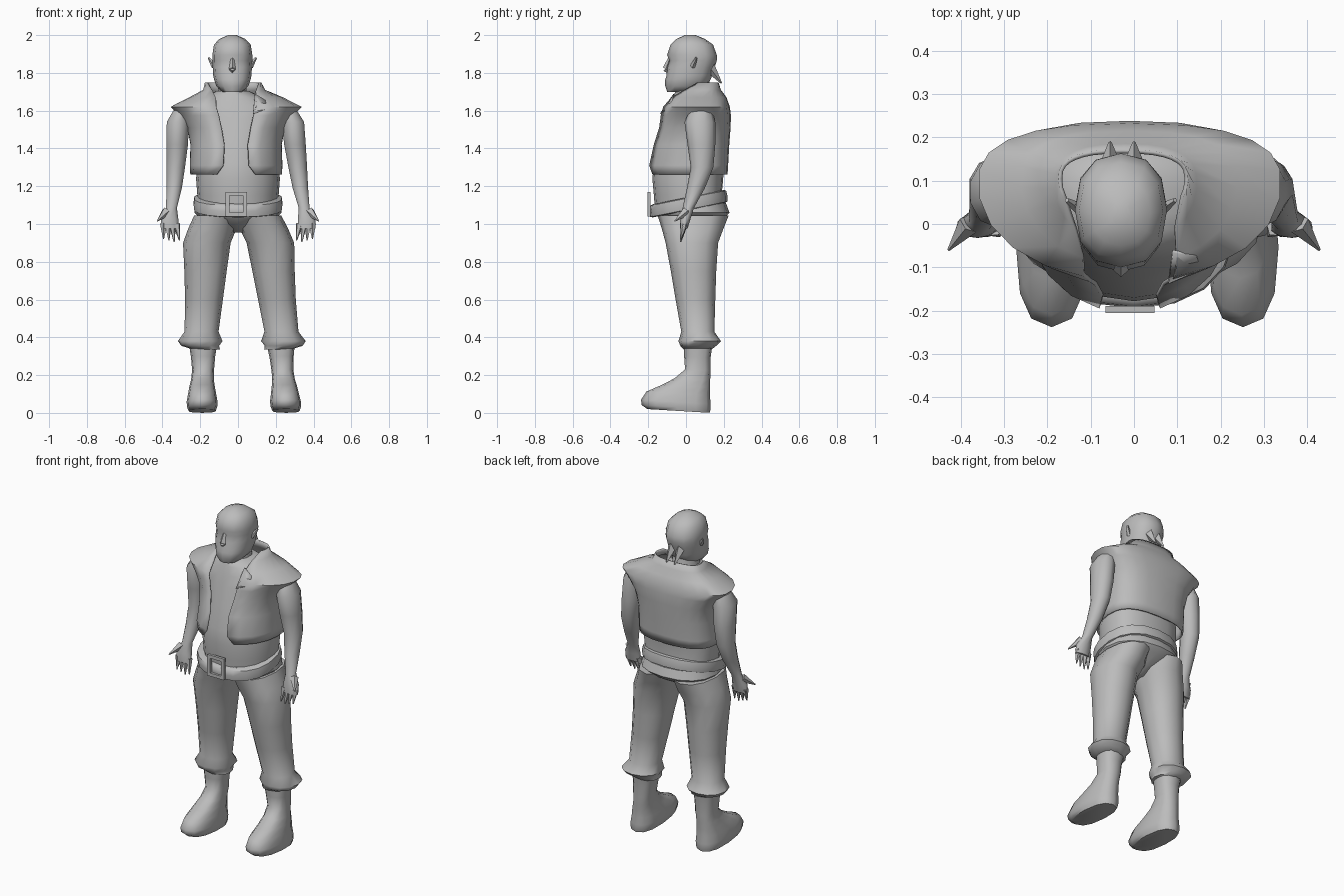
import bpy, bmesh
from math import sin, cos, asin, pi, radians
from mathutils import Vector

cube = bpy.data.objects.get("Cube")
if cube:
    bpy.data.objects.remove(cube, do_unlink=True)

clay = bpy.data.materials.new("plain grey")
clay.use_nodes = True
grey = (0.5, 0.5, 0.5, 1)
clay.diffuse_color = grey
clay.node_tree.nodes["Principled BSDF"].inputs["Base Color"].default_value = grey


def finish(name, bm, angle=55):
    """Turn a bmesh into a shaded object."""
    bmesh.ops.recalc_face_normals(bm, faces=bm.faces)
    mesh = bpy.data.meshes.new(name)
    bm.to_mesh(mesh)
    bm.free()
    mesh.materials.append(clay)
    obj = bpy.data.objects.new(name, mesh)
    bpy.context.scene.collection.objects.link(obj)
    bpy.ops.object.select_all(action='DESELECT')
    obj.select_set(True)
    bpy.context.view_layer.objects.active = obj
    bpy.ops.object.shade_smooth_by_angle(angle=radians(angle))
    return obj


def signed_power(value, power):
    return abs(value) ** power * (1 if value >= 0 else -1)


def loft(name, rings, sides=12, square=2.0, back_square=None, widest=.5,
         tilt=0.0, shift=None):
    """Skin stacked rings: centre x, height, half width, front y, back y.
    A sixth value is the half width of an opening left at the front.
    Widest tells how far back, from front to back, a ring is broadest."""
    bm = bmesh.new()
    loops = []
    is_open = len(rings[0]) > 5
    for x, z, half, front, back, *gap in rings:
        start = asin(min(gap[0] / half, 1)) if is_open else 0
        steps = sides + 1 if is_open else sides
        centre = front + (back - front) * widest
        loop = []
        for i in range(steps):
            a = start + (2 * pi - 2 * start) * i / sides
            in_front = cos(a) > 0
            power = 2 / (square if in_front else back_square or square)
            depth = centre - front if in_front else back - centre
            px = x + half * signed_power(sin(a), power)
            py = centre - depth * signed_power(cos(a), power)
            if shift:
                px += shift(z)
            loop.append(bm.verts.new((px, py, z + tilt * py)))
        loops.append(loop)
    for low, high in zip(loops, loops[1:]):
        count = len(low)
        for i in range(count - 1 if is_open else count):
            j = (i + 1) % count
            bm.faces.new((low[i], low[j], high[j], high[i]))
    if not is_open:
        bm.faces.new(loops[0])
        bm.faces.new(loops[-1])
    return finish(name, bm)


def spike(name, base, tip, radius, end=0.003, sides=5):
    """Tapered prism between two points."""
    base, tip = Vector(base), Vector(tip)
    line = tip - base
    bm = bmesh.new()
    bmesh.ops.create_cone(bm, cap_ends=True, segments=sides, radius1=radius,
                          radius2=end, depth=line.length)
    turn = line.to_track_quat('Z', 'Y').to_matrix().to_4x4()
    bmesh.ops.transform(bm, matrix=turn, verts=bm.verts)
    bmesh.ops.translate(bm, vec=(base + tip) / 2, verts=bm.verts)
    return finish(name, bm)


def box(name, centre, size):
    bm = bmesh.new()
    bmesh.ops.create_cube(bm, size=1)
    bmesh.ops.scale(bm, vec=size, verts=bm.verts)
    bmesh.ops.translate(bm, vec=centre, verts=bm.verts)
    return finish(name, bm, 30)


def thicken(obj, amount):
    mod = obj.modifiers.new("thickness", 'SOLIDIFY')
    mod.thickness = amount
    mod.offset = -1


# Head and neck
mid = -0.03
loft("head", [
    (mid, 1.70, .055, -.1, .06), (mid, 1.73, .085, -.11, .11),
    (mid, 1.765, .097, -.11, .13), (mid, 1.785, .101, -.103, .138),
    (mid, 1.83, .104, -.1, .152), (mid, 1.865, .106, -.088, .163),
    (mid, 1.895, .106, -.1, .163), (mid, 1.95, .097, -.082, .143),
    (mid, 1.98, .068, -.05, .1), (mid, 2.0, .022, -.005, .05)], 12, 2.3)
loft("neck", [(mid, 1.62, .1, -.06, .15), (mid, 1.70, .08, -.045, .13),
              (mid, 1.78, .075, -.04, .12)], 10)
spike("nose", (mid, -.085, 1.88), (mid, -.106, 1.822), .008, .018, 4)
spike("nose_base", (mid, -.106, 1.823), (mid, -.093, 1.808), .018, .012, 4)
for side, label in ((-1, "right"), (1, "left")):
    spike(label + "_ear", (mid + side * .095, .035, 1.835),
          (mid + side * .125, .055, 1.88), .016, .006)
for x in (-.055, 0):
    spike("hair_tuft", (x, .125, 1.83), (x, .188, 1.745), .03, .004, 4)

# Shirt
loft("shirt", [
    (0, 1.08, .215, -.165, .2), (0, 1.15, .215, -.17, .188),
    (0, 1.24, .222, -.178, .197), (0, 1.32, .212, -.17, .2),
    (0, 1.45, .21, -.135, .21), (0, 1.56, .235, -.105, .21),
    (0, 1.62, .24, -.085, .2), (-.015, 1.67, .15, -.07, .17),
    (mid, 1.705, .085, -.055, .135)], 20, 2.1, 2.4, .6)

# Open vest with flared shoulders, standing collar and one turned lapel
vx = -.01
vest = loft("vest", [
    (vx, 1.262, .243, -.2, .22, .1), (vx, 1.31, .247, -.204, .223, .066),
    (vx, 1.42, .243, -.178, .229, .06), (vx, 1.51, .26, -.152, .236, .075),
    (vx, 1.575, .305, -.143, .238, .088), (vx, 1.62, .35, -.13, .232, .1),
    (vx, 1.67, .25, -.095, .215, .104), (vx - .01, 1.71, .165, -.05, .185, .115),
    (vx - .015, 1.75, .15, -.005, .172, .138)], 20, 2.1, 2.6, .62)
thicken(vest, 0.01)
flap = bmesh.new()
flap.faces.new([flap.verts.new(p) for p in (
    (.09, -.066, 1.69), (.145, -.076, 1.655), (.155, -.105, 1.61), (.08, -.138, 1.585))])
thicken(finish("left_lapel", flap), 0.008)

# Hips of the trousers
loft("trouser_hips", [
    (0, .955, .03, -.02, .07), (0, .985, .06, -.08, .12), (0, 1.03, .2, -.135, .2),
    (0, 1.06, .232, -.155, .23), (0, 1.11, .22, -.165, .212)], 16, 2.3)

# Belt, higher at the back, with a square buckle
loft("belt", [
    (0, 1.07, .22, -.175, .205), (0, 1.075, .234, -.19, .22),
    (0, 1.105, .238, -.194, .22), (0, 1.135, .234, -.19, .212),
    (0, 1.14, .22, -.175, .2)], 18, 2.3, tilt=.2)
for x in (-.055, .037):
    box("buckle_side", (x, -.197, 1.105), (.02, .016, .13))
for z in (1.05, 1.16):
    box("buckle_bar", (vx, -.197, z), (.112, .016, .02))

# Legs: the left one stands wider
for side, label in ((-1, "right"), (1, "left")):
    def spread(z, side=side):
        return .065 * (1 - z) if side > 0 else 0

    loft(label + "_trouser_leg", [
        (side * .165, .335, .07, -.01, .135), (side * .2, .355, .1, -.03, .16),
        (side * .2, .38, .118, -.04, .185), (side * .193, .43, .09, -.025, .15),
        (side * .18, .6, .1, -.055, .155), (side * .172, .75, .112, -.08, .16),
        (side * .165, .9, .126, -.108, .17), (side * .136, .975, .128, -.128, .198),
        (side * .118, 1.045, .114, -.15, .226)], 12, 2.2, shift=spread)
    loft(label + "_boot", [
        (side * .19, .008, .072, -.205, .125), (side * .19, .028, .08, -.235, .13),
        (side * .19, .055, .082, -.238, .13), (side * .19, .1, .074, -.21, .127),
        (side * .19, .142, .067, -.125, .127), (side * .188, .18, .06, -.06, .128),
        (side * .185, .23, .058, -.005, .13), (side * .185, .3, .064, -.01, .13),
        (side * .185, .37, .075, -.01, .14)], 12, 2.5, tilt=-.06, shift=spread)

    # Arms: the left shoulder sits a little further in
    def lean(z, side=side):
        return -.055 * (z - 1.05) if side > 0 else 0

    loft(label + "_arm", [
        (side * .36, .975, .05, -.032, .008), (side * .362, 1.03, .048, -.032, .025),
        (side * .352, 1.085, .03, -.018, .042), (side * .338, 1.19, .043, .005, .1),
        (side * .33, 1.3, .052, .025, .145), (side * .322, 1.42, .06, .008, .155),
        (side * .318, 1.54, .062, -.008, .155), (side * .3, 1.6, .045, .02, .14)],
         10, shift=lean)
    for i in range(4):
        knuckle = side * (.325 + .023 * i)
        spike(label + "_finger", (knuckle, -.01, 1.0),
              (side * (.31 + .028 * i), -.028, .905 + .008 * abs(i - 1)), .02)
    spike(label + "_thumb", (side * .38, .0, 1.065), (side * .428, -.06, 1.015), .026)
